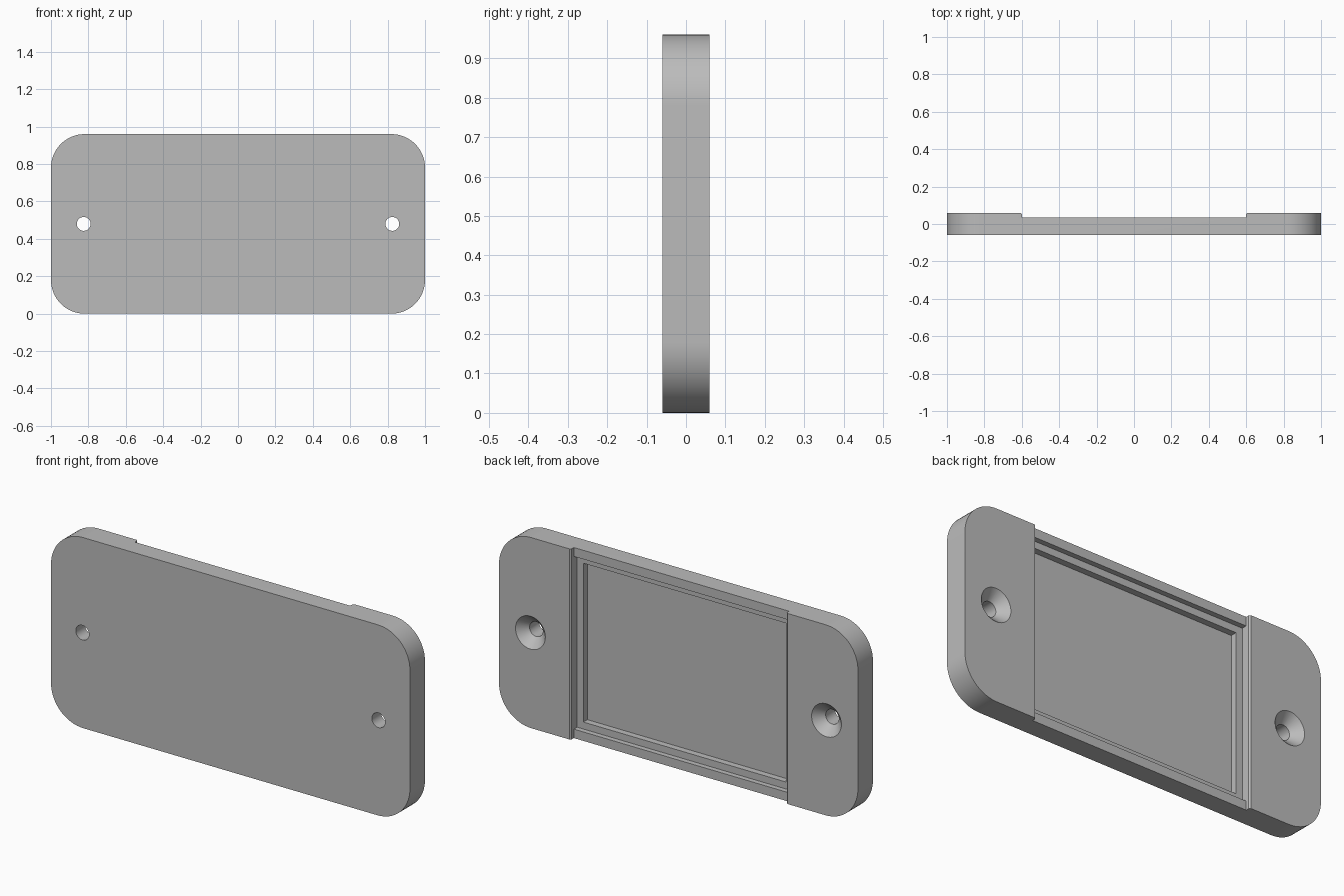
import bpy, bmesh
from math import sin, cos, pi, radians

if "Cube" in bpy.data.objects:
    bpy.data.objects.remove(bpy.data.objects["Cube"], do_unlink=True)

HEIGHT, HALF_Y, CORNER = 0.96, 0.06, 0.18
STEP_X, MID_Z = 0.6, 0.48

grey = bpy.data.materials.new("plain grey")
grey.use_nodes = True
grey.diffuse_color = (0.5, 0.5, 0.5, 1)
grey.node_tree.nodes["Principled BSDF"].inputs["Base Color"].default_value = (0.5, 0.5, 0.5, 1)


def loft(name, loops):
    """Closed solid through matching loops of points, capped at both ends."""
    bm = bmesh.new()
    rings = [[bm.verts.new(p) for p in loop] for loop in loops]
    n = len(rings[0])
    for a, b in zip(rings, rings[1:]):
        for i in range(n):
            j = (i + 1) % n
            bm.faces.new((a[i], a[j], b[j], b[i]))
    bm.faces.new(rings[0])
    bm.faces.new(rings[-1])
    bmesh.ops.recalc_face_normals(bm, faces=bm.faces)
    mesh = bpy.data.meshes.new(name)
    bm.to_mesh(mesh)
    bm.free()
    mesh.materials.append(grey)
    obj = bpy.data.objects.new(name, mesh)
    bpy.context.collection.objects.link(obj)
    return obj


def rect(half_x, z0, z1, y):
    return [(-half_x, y, z0), (half_x, y, z0), (half_x, y, z1), (-half_x, y, z1)]


def circle(x, radius, y, n=48):
    return [(x + radius * cos(2 * pi * i / n), y, MID_Z + radius * sin(2 * pi * i / n))
            for i in range(n)]


def rounded_outline(y, steps=16):
    points = []
    for k, (sx, sz) in enumerate([(1, 1), (-1, 1), (-1, -1), (1, -1)]):
        for i in range(steps + 1):
            a = (k + i / steps) * pi / 2
            points.append((sx * (1 - CORNER) + CORNER * cos(a), y,
                           MID_Z + sz * (MID_Z - CORNER) + CORNER * sin(a)))
    return points


# Plate with rounded corners
plate = loft("mounting_plate", [rounded_outline(-HALF_Y), rounded_outline(HALF_Y)])

# Stepped recess on the back: full-height channel, ledge and pocket
cutters = [
    loft("channel_cutter", [rect(STEP_X, -0.1, 1.1, 0.036), rect(STEP_X, -0.1, 1.1, 0.053),
                            rect(STEP_X + 0.007, -0.1, 1.1, HALF_Y),
                            rect(STEP_X + 0.007, -0.1, 1.1, 0.1)]),
    loft("ledge_cutter", [rect(STEP_X, 0.045, HEIGHT - 0.045, 0.01),
                          rect(STEP_X, 0.045, HEIGHT - 0.045, 0.045)]),
    loft("pocket_cutter", [rect(0.565, 0.08, HEIGHT - 0.08, -0.022),
                           rect(0.565, 0.08, HEIGHT - 0.08, 0.045)]),
]

# Countersunk screw holes
for side, x in (("left", 0.825), ("right", -0.825)):
    cutters.append(loft(side + "_screw_hole_cutter", [
        circle(x, 0.037, -0.1), circle(x, 0.037, 0.014),
        circle(x, 0.083, HALF_Y), circle(x, 0.083, 0.1)]))

# Cut and tidy up
bpy.ops.object.select_all(action="DESELECT")
plate.select_set(True)
bpy.context.view_layer.objects.active = plate
for cutter in cutters:
    mod = plate.modifiers.new(cutter.name, "BOOLEAN")
    mod.operation = "DIFFERENCE"
    mod.solver = "EXACT"
    mod.object = cutter
    bpy.ops.object.modifier_apply(modifier=mod.name)
for cutter in cutters:
    bpy.data.objects.remove(cutter, do_unlink=True)

bpy.ops.object.shade_smooth_by_angle(angle=radians(30))
